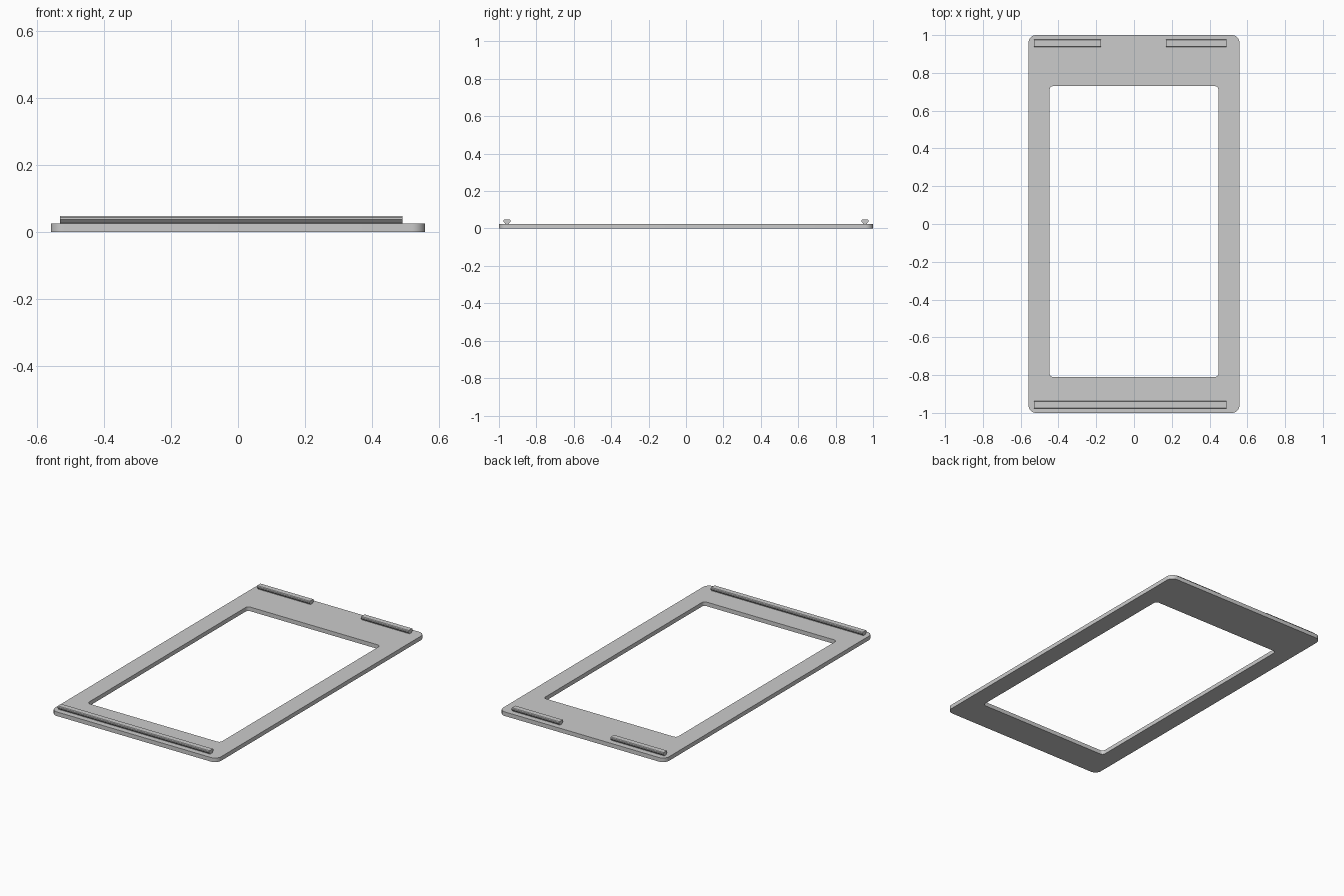
import bpy, bmesh, math

if "Cube" in bpy.data.objects:
    bpy.data.objects.remove(bpy.data.objects["Cube"])

grey = bpy.data.materials.new("plain grey")
grey.use_nodes = True
COLOUR = (0.6, 0.6, 0.6, 1)
grey.diffuse_color = COLOUR
grey.node_tree.nodes["Principled BSDF"].inputs["Base Color"].default_value = COLOUR

THICK = 0.025
CORNER_STEPS = 8


def make_object(name, bm):
    bmesh.ops.recalc_face_normals(bm, faces=bm.faces)
    mesh = bpy.data.meshes.new(name)
    bm.to_mesh(mesh)
    bm.free()
    mesh.materials.append(grey)
    obj = bpy.data.objects.new(name, mesh)
    bpy.context.collection.objects.link(obj)
    bpy.ops.object.select_all(action='DESELECT')
    obj.select_set(True)
    bpy.context.view_layer.objects.active = obj
    bpy.ops.object.shade_smooth_by_angle(angle=math.radians(30))
    return obj


def rounded_rect(x0, x1, y0, y1, r):
    """Anticlockwise outline with rounded corners."""
    centres = [(x1 - r, y1 - r), (x0 + r, y1 - r), (x0 + r, y0 + r), (x1 - r, y0 + r)]
    points = []
    for quarter, (cx, cy) in enumerate(centres):
        for i in range(CORNER_STEPS + 1):
            a = (quarter + i / CORNER_STEPS) * math.pi / 2
            points.append((cx + r * math.cos(a), cy + r * math.sin(a)))
    return points


# Flat frame: outer and inner outlines joined above, below and along both walls
def make_frame():
    bm = bmesh.new()
    outer = rounded_rect(-0.558, 0.558, -1, 1, 0.04)
    inner = rounded_rect(-0.447, 0.447, -0.81, 0.73, 0.02)
    rings = [[bm.verts.new((x, y, z)) for x, y in outline]
             for outline, z in ((outer, 0), (outer, THICK), (inner, THICK), (inner, 0))]
    n = len(outer)
    for k in range(4):
        a, b = rings[k], rings[(k + 1) % 4]
        for i in range(n):
            j = (i + 1) % n
            bm.faces.new((a[i], a[j], b[j], b[i]))
    make_object("frame", bm)


# Hooked rail: narrow foot flaring out to a wide flat head
def make_rail(name, x0, x1, y):
    half = [(0.010, THICK - 0.001), (0.010, 0.027), (0.020, 0.037), (0.020, 0.044), (0.016, 0.048)]
    profile = half + [(-dy, z) for dy, z in reversed(half)]
    bm = bmesh.new()
    face = bm.faces.new([bm.verts.new((x0, y + dy, z)) for dy, z in profile])
    new = bmesh.ops.extrude_face_region(bm, geom=[face])["geom"]
    verts = [v for v in new if isinstance(v, bmesh.types.BMVert)]
    bmesh.ops.translate(bm, verts=verts, vec=(x1 - x0, 0, 0))
    make_object(name, bm)


make_frame()
make_rail("front_rail", -0.53, 0.49, -0.957)
make_rail("back_right_rail", -0.53, -0.175, 0.957)
make_rail("back_left_rail", 0.17, 0.49, 0.957)
